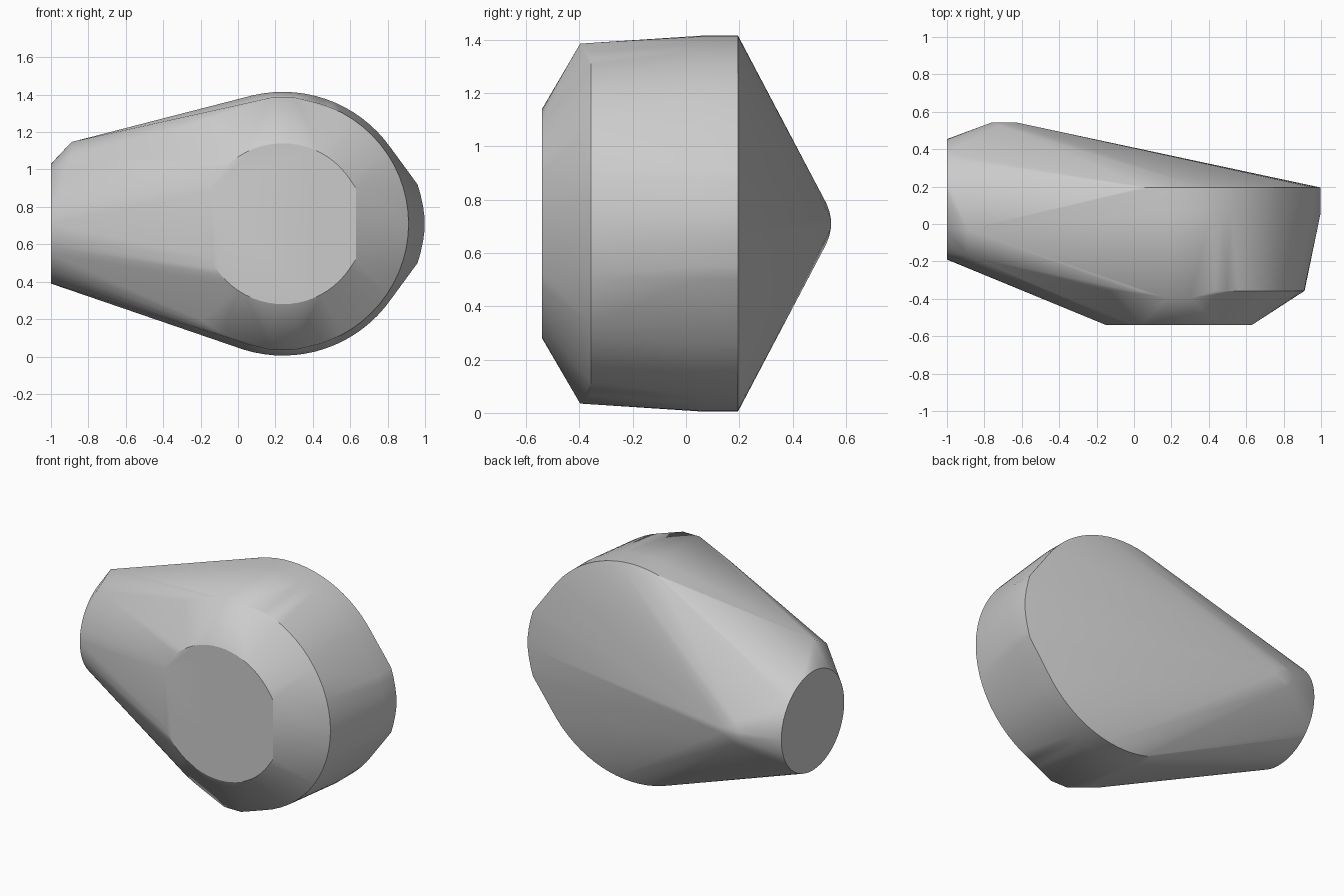
import bpy, bmesh
from math import cos, sin, radians

cube = bpy.data.objects.get("Cube")
if cube:
    bpy.data.objects.remove(cube, do_unlink=True)

CX, CZ = 0.24, 0.71  # axis of the round head


def head_ring(y, radius, start=0, end=360, steps=64):
    """Arc around the head axis, lying in a plane of constant y."""
    for i in range(steps + 1):
        a = radians(start + (end - start) * i / steps)
        yield (CX + radius * cos(a), y, CZ + radius * sin(a))


def mirrored(x, y, dz):
    """Two points at equal height above and below the axis."""
    return [(x, y, CZ + dz), (x, y, CZ - dz)]


points = []

# Front cap: a circle trimmed at both sides
points += [(min(max(x, -0.15), 0.63), y, z) for x, y, z in head_ring(-0.54, 0.43)
           if -0.16 < x < 0.64]
points += mirrored(0.63, -0.54, 0.19) + mirrored(-0.15, -0.54, 0.18)

# Front shoulder, pulled forward at the top and bottom
points += head_ring(-0.357, 0.672)
for x in (0.18, 0.24, 0.30):
    points += mirrored(x, -0.397, 0.675)

# Wide rim with a bulging side
for y in (0.06, 0.195):
    points += head_ring(y, 0.705, 35, 325)
    for x, dz in ((0.96, 0.21), (0.975, 0.16), (0.99, 0.09), (0.998, 0.03)):
        points += mirrored(x, y, dz)

# Flat round end of the neck
for i in range(48):
    a = radians(i * 360 / 48)
    points.append((-1, 0.132 + 0.322 * cos(a), CZ + 0.32 * sin(a)))

# Neck corner and rear ridge
points += [(-0.89, -0.03, 1.147), (-0.89, -0.17, 1.065)]
for x, y, dz in ((-0.76, 0.543, 0.02), (-0.63, 0.543, 0.02), (-0.70, 0.538, 0.045), (-0.72, 0.527, 0.075)):
    points += mirrored(x, y, dz)

# Wrap the sections in one skin
bm = bmesh.new()
for p in points:
    bm.verts.new(p)
bmesh.ops.remove_doubles(bm, verts=bm.verts, dist=0.0005)
hull = bmesh.ops.convex_hull(bm, input=bm.verts)
loose = {g for g in hull["geom_interior"] + hull["geom_unused"]
         if isinstance(g, bmesh.types.BMVert)}
bmesh.ops.delete(bm, geom=list(loose), context="VERTS")
bmesh.ops.dissolve_limit(bm, angle_limit=radians(0.5), verts=bm.verts, edges=bm.edges)
bmesh.ops.recalc_face_normals(bm, faces=bm.faces)
mesh = bpy.data.meshes.new("tapered_body")
bm.to_mesh(mesh)
bm.free()
body = bpy.data.objects.new("tapered_body", mesh)
bpy.context.collection.objects.link(body)

# Plain grey
grey = bpy.data.materials.new("plain_grey")
grey.use_nodes = True
colour = (0.6, 0.6, 0.6, 1)
grey.diffuse_color = colour
grey.node_tree.nodes["Principled BSDF"].inputs["Base Color"].default_value = colour
mesh.materials.append(grey)

bpy.context.view_layer.objects.active = body
body.select_set(True)
bpy.ops.object.shade_smooth_by_angle(angle=radians(30))
